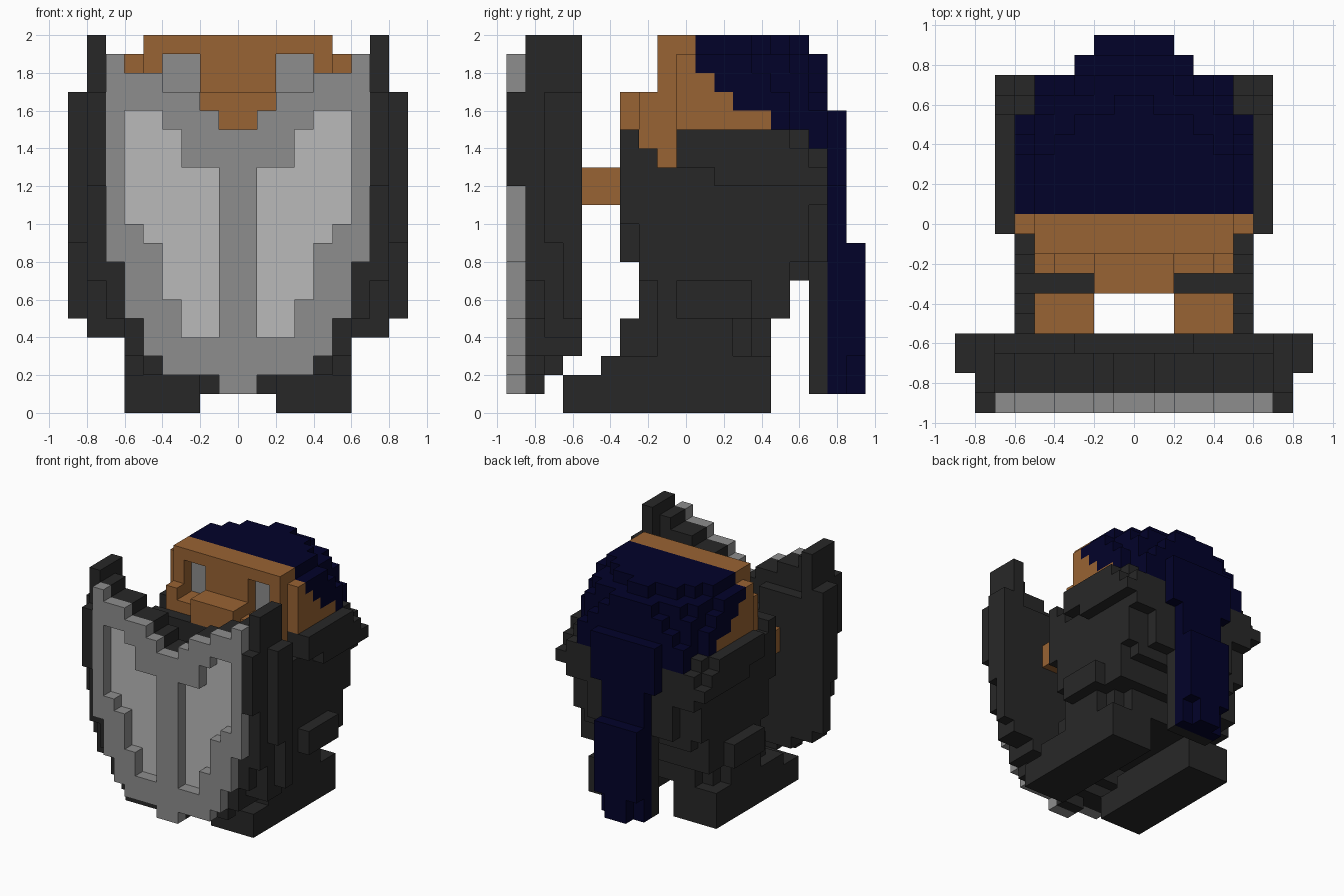
import bpy
import bmesh

if "Cube" in bpy.data.objects:
    bpy.data.objects.remove(bpy.data.objects["Cube"], do_unlink=True)

U = 0.1          # block size
cells = {}       # (i, j, k) -> part name


def material(name, srgb):
    lin = [((c / 255 + 0.055) / 1.055) ** 2.4 if c > 10 else c / 255 / 12.92 for c in srgb]
    m = bpy.data.materials.new(name)
    m.use_nodes = True
    m.diffuse_color = (*lin, 1)
    m.node_tree.nodes["Principled BSDF"].inputs["Base Color"].default_value = (*lin, 1)
    return m


dark = material("dark_grey", (39, 39, 39))
grey = material("mid_grey", (141, 141, 141))
light = material("light_grey", (186, 186, 186))
brown = material("brown", (153, 99, 51))
navy = material("navy", (2, 2, 42))


def fill(part, x, y, z):
    """Mirrored block: x is a range of distance from the centre, y counts from the front."""
    for i in range(*x):
        for j in range(*y):
            for k in range(*z):
                cells[(i, j, k)] = part
                cells[(-i - 1, j, k)] = part


def columns(part, y, cols):
    """Upright slab made of (x0, x1, z0, z1) columns."""
    for x0, x1, z0, z1 in cols:
        fill(part, (x0, x1), y, (z0, z1))


def carve(x, y, z):
    """Mirrored block removed."""
    for i in range(*x):
        for j in range(*y):
            for k in range(*z):
                del cells[(i, j, k)], cells[(-i - 1, j, k)]


# Feet, legs and pelvis
fill("legs", (2, 6), (3, 14), (0, 2))
fill("legs", (2, 6), (5, 14), (2, 3))
fill("legs", (0, 5), (6, 13), (3, 5))
fill("legs", (0, 4), (13, 14), (3, 5))
fill("legs", (5, 6), (8, 12), (3, 5))

# Torso with stepped belly, chest and back
fill("torso", (0, 6), (8, 14), (5, 7))
fill("torso", (0, 5), (7, 15), (5, 7))
fill("torso", (0, 6), (7, 15), (7, 8))
fill("torso", (0, 5), (15, 16), (7, 8))
fill("torso", (0, 6), (7, 16), (8, 13))
fill("torso", (0, 5), (6, 7), (8, 10))
fill("torso", (0, 6), (6, 7), (10, 15))
fill("torso", (0, 6), (7, 8), (8, 14))
fill("torso", (0, 6), (9, 16), (13, 15))
fill("torso", (0, 4), (16, 17), (8, 14))
fill("torso", (0, 2), (16, 17), (1, 8))

# Hips and rounded shoulders
fill("hips", (6, 7), (9, 13), (5, 7))
fill("hips", (5, 6), (14, 15), (5, 7))
fill("shoulders", (6, 7), (9, 11), (13, 15))
fill("shoulders", (6, 7), (11, 15), (12, 15))
fill("shoulders", (6, 7), (15, 16), (12, 14))
fill("shoulders", (6, 7), (16, 17), (12, 13))
fill("shoulders", (4, 6), (16, 17), (11, 14))

# Hands holding the shield
fill("hands", (2, 5), (4, 6), (11, 13))

# Head: face, cheeks, nose and stepped sides
fill("head", (0, 5), (8, 10), (13, 20))
fill("head", (0, 5), (7, 8), (14, 16))
fill("head", (4, 5), (7, 8), (16, 17))
fill("head", (0, 2), (6, 8), (15, 17))
for z, back in ((15, 14), (16, 12), (17, 11), (18, 10)):
    fill("head", (0, 6), (9, back), (z, z + 1))

# Eyes sunk one block into the face
carve((2, 4), (8, 9), (16, 19))
fill("eyes", (2, 4), (9, 10), (16, 19))

# Rounded hair, level by level: (depth range, half width)
hair = {
    14: ((16, 17, 5),),
    15: ((14, 15, 6), (15, 17, 5)),
    16: ((12, 15, 6), (15, 16, 5), (16, 17, 4)),
    17: ((11, 14, 6), (14, 16, 5), (16, 17, 3)),
    18: ((10, 13, 6), (13, 15, 5), (15, 16, 4), (16, 17, 2)),
    19: ((10, 13, 5), (13, 14, 4), (14, 15, 3), (15, 16, 1)),
}
for z, rows in hair.items():
    for y0, y1, w in rows:
        fill("hair", (0, w), (y0, y1), (z, z + 1))

# Tail of hair down the back
fill("hair_tail", (0, 3), (17, 18), (12, 16))
fill("hair_tail", (0, 2), (17, 18), (1, 12))
fill("hair_tail", (0, 2), (18, 19), (3, 9))
fill("hair_tail", (0, 1), (18, 19), (1, 3))

# Shield backing in three layers
tops = [(0, 1, 15), (1, 2, 16), (2, 4, 17), (4, 6, 18), (6, 7, 19), (7, 8, 20)]
columns("shield_back", (1, 2), [(0, 1, 1, 15), (1, 2, 2, 16), (2, 4, 2, 17), (4, 5, 2, 18),
                                (5, 6, 3, 18), (6, 7, 5, 19), (7, 8, 7, 20)])
columns("shield_back", (2, 3), [(x0, x1, 2 if x1 < 5 else 3 if x1 < 7 else 4, top)
                                for x0, x1, top in tops])
columns("shield_back", (3, 4), [(0, 3, 3, 14), (3, 6, 3, 16), (6, 7, 4, 16), (7, 8, 4, 20),
                                (8, 9, 5, 17)])
fill("shield_back", (8, 9), (2, 3), (9, 17))
fill("shield_back", (7, 8), (0, 1), (12, 17))

# Shield frame, with the pale panels sunk one block into it
columns("shield_frame", (0, 1), [(0, 1, 1, 15), (1, 2, 2, 16), (2, 4, 2, 17), (4, 5, 3, 18),
                                 (5, 6, 5, 18), (6, 7, 8, 19)])
panel = [(1, 3, 4, 13), (3, 4, 6, 15), (4, 5, 9, 16), (5, 6, 10, 16)]
columns("shield_panels", (1, 2), panel)
for x0, x1, z0, z1 in panel:
    carve((x0, x1), (0, 1), (z0, z1))

# Corner offsets of the block face on each side
SIDES = {
    (1, 0, 0): ((1, 0, 0), (1, 1, 0), (1, 1, 1), (1, 0, 1)),
    (-1, 0, 0): ((0, 0, 0), (0, 0, 1), (0, 1, 1), (0, 1, 0)),
    (0, 1, 0): ((0, 1, 0), (0, 1, 1), (1, 1, 1), (1, 1, 0)),
    (0, -1, 0): ((0, 0, 0), (1, 0, 0), (1, 0, 1), (0, 0, 1)),
    (0, 0, 1): ((0, 0, 1), (1, 0, 1), (1, 1, 1), (0, 1, 1)),
    (0, 0, -1): ((0, 0, 0), (0, 1, 0), (1, 1, 0), (1, 0, 0)),
}


def build(part, mat):
    """Outer skin of one part, with flat areas merged."""
    bm = bmesh.new()
    for (i, j, k), name in cells.items():
        if name != part:
            continue
        for (dx, dy, dz), corners in SIDES.items():
            if (i + dx, j + dy, k + dz) not in cells:
                bm.faces.new([bm.verts.new(((i + a) * U, (j + b - 9.5) * U, (k + c) * U))
                              for a, b, c in corners])
    bmesh.ops.remove_doubles(bm, verts=bm.verts[:], dist=0.001)
    bmesh.ops.dissolve_limit(bm, angle_limit=0.01, verts=bm.verts[:], edges=bm.edges[:])
    me = bpy.data.meshes.new(part)
    bm.to_mesh(me)
    bm.free()
    me.materials.append(mat)
    bpy.context.collection.objects.link(bpy.data.objects.new(part, me))


for part, mat in (("legs", dark), ("torso", dark), ("hips", dark), ("shoulders", dark),
                  ("hands", brown), ("head", brown), ("eyes", grey), ("hair", navy),
                  ("hair_tail", navy), ("shield_back", dark), ("shield_frame", grey),
                  ("shield_panels", light)):
    build(part, mat)
